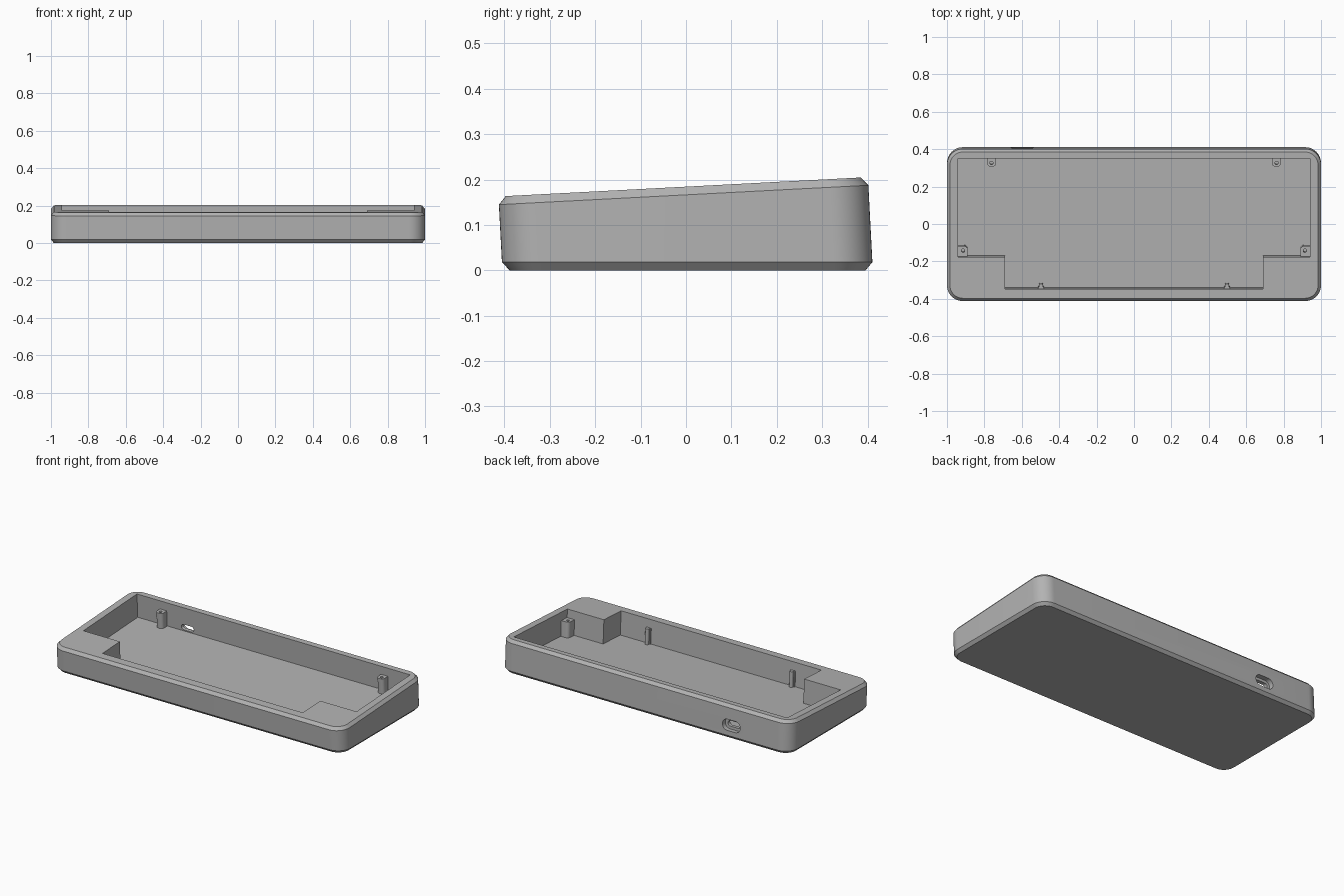
import bpy, bmesh
from math import sin, cos, pi, radians
from mathutils import Matrix, Vector

if "Cube" in bpy.data.objects:
    bpy.data.objects.remove(bpy.data.objects["Cube"])

ANGLE = radians(3)
TILT = Matrix.Rotation(ANGLE, 3, 'X')
TOP, FLOOR, POST_TOP = 0.184, 0.036, 0.132

grey = bpy.data.materials.new("case_grey")
grey.use_nodes = True
grey.diffuse_color = (0.45, 0.45, 0.45, 1)
grey.node_tree.nodes["Principled BSDF"].inputs["Base Color"].default_value = (0.45, 0.45, 0.45, 1)


def rounded(x0, x1, y0, y1, r, steps=8):
    """Counter-clockwise rounded rectangle outline."""
    centres = [(x1 - r, y1 - r), (x0 + r, y1 - r), (x0 + r, y0 + r), (x1 - r, y0 + r)]
    return [(cx + r * cos((q + i / steps) * pi / 2), cy + r * sin((q + i / steps) * pi / 2))
            for q, (cx, cy) in enumerate(centres) for i in range(steps + 1)]


def loft(name, rings):
    """Closed solid through matching rings of points, tilted like the case."""
    bm = bmesh.new()
    loops = [[bm.verts.new(TILT @ Vector(p)) for p in ring] for ring in rings]
    n = len(loops[0])
    for a, b in zip(loops, loops[1:]):
        for i in range(n):
            j = (i + 1) % n
            bm.faces.new((a[i], a[j], b[j], b[i]))
    bm.faces.new(loops[0][::-1])
    bm.faces.new(loops[-1])
    bmesh.ops.recalc_face_normals(bm, faces=bm.faces)
    mesh = bpy.data.meshes.new(name)
    bm.to_mesh(mesh)
    bm.free()
    mesh.materials.append(grey)
    obj = bpy.data.objects.new(name, mesh)
    bpy.context.collection.objects.link(obj)
    return obj


def prism(name, outline, h0, h1):
    return loft(name, [[(x, y, h) for x, y in outline] for h in (h0, h1)])


def back_prism(name, outline, v0, v1):
    """Prism running front to back, outline given in x and height."""
    return loft(name, [[(x, v, h) for x, h in outline] for v in (v0, v1)])


def activate(obj):
    bpy.ops.object.select_all(action='DESELECT')
    obj.select_set(True)
    bpy.context.view_layer.objects.active = obj


def cut(obj, cutter):
    cutter.hide_render = True
    mod = obj.modifiers.new("cut", 'BOOLEAN')
    mod.operation, mod.solver, mod.object = 'DIFFERENCE', 'EXACT', cutter
    activate(obj)
    bpy.ops.object.modifier_apply(modifier=mod.name)
    bpy.data.objects.remove(cutter)


def smooth(obj):
    activate(obj)
    bpy.ops.object.shade_smooth_by_angle(angle=radians(30))


# Outer shell: level base, tilted top, chamfers on both rims
def shell_outline(inset):
    return rounded(-1 + inset, 1 - inset, -0.404 + inset, 0.411 - inset, 0.085 - inset, 12)


def level_ring(inset, z):
    return [(x, v, (z - v * sin(ANGLE)) / cos(ANGLE)) for x, v in shell_outline(inset)]


def tilted_ring(inset, h):
    return [(x, v, h) for x, v in shell_outline(inset)]


case = loft("case_shell", [level_ring(0.016, 0), level_ring(0, 0.018),
                           tilted_ring(0, TOP - 0.018), tilted_ring(0.016, TOP)])

# Stepped cavity, leaving a solid block in each front corner
half = [(0.69, -0.338), (0.69, -0.168), (0.941, -0.168), (0.941, 0.36)]
cut(case, prism("cavity_cutter", half + [(-x, y) for x, y in reversed(half)], FLOOR, 0.3))

# Cable port: wide outer recess and a narrow slot through the back wall
PORT_X, PORT_H = -0.597, 0.06


def stadium(w, h):
    return rounded(PORT_X - w / 2, PORT_X + w / 2, PORT_H - h / 2, PORT_H + h / 2, h / 2 - 0.0005)


cut(case, back_prism("recess_cutter", stadium(0.122, 0.068), 0.382, 0.5))
cut(case, back_prism("slot_cutter", stadium(0.086, 0.034), 0.3, 0.45))
smooth(case)

# Screw posts and front support pins, mirrored left and right
for label, s in (("left", 1), ("right", -1)):
    posts = [("back_post", (0.738, 0.785, 0.313, 0.385), (0.762, 0.334)),
             ("front_post", (0.89, 0.965, -0.195, -0.11), (0.914, -0.136))]
    for name, box, (hx, hy) in posts:
        outline = [(s * x, y) for x, y in rounded(*box, 0.02)]
        post = prism(f"{name}_{label}", outline, FLOOR - 0.005, POST_TOP)
        hole = rounded(s * hx - 0.009, s * hx + 0.009, hy - 0.009, hy + 0.009, 0.0088, 4)
        cut(post, prism("hole_cutter", hole, FLOOR + 0.02, 0.2))
        smooth(post)
    cx = s * 0.497
    pin = prism(f"front_pin_{label}", rounded(cx - 0.011, cx + 0.011, -0.36, -0.313, 0.009),
                FLOOR - 0.005, POST_TOP)
    smooth(pin)
    foot = prism(f"pin_rib_{label}", rounded(cx - 0.017, cx + 0.017, -0.36, -0.33, 0.004),
                 FLOOR - 0.005, POST_TOP - 0.001)
    smooth(foot)
